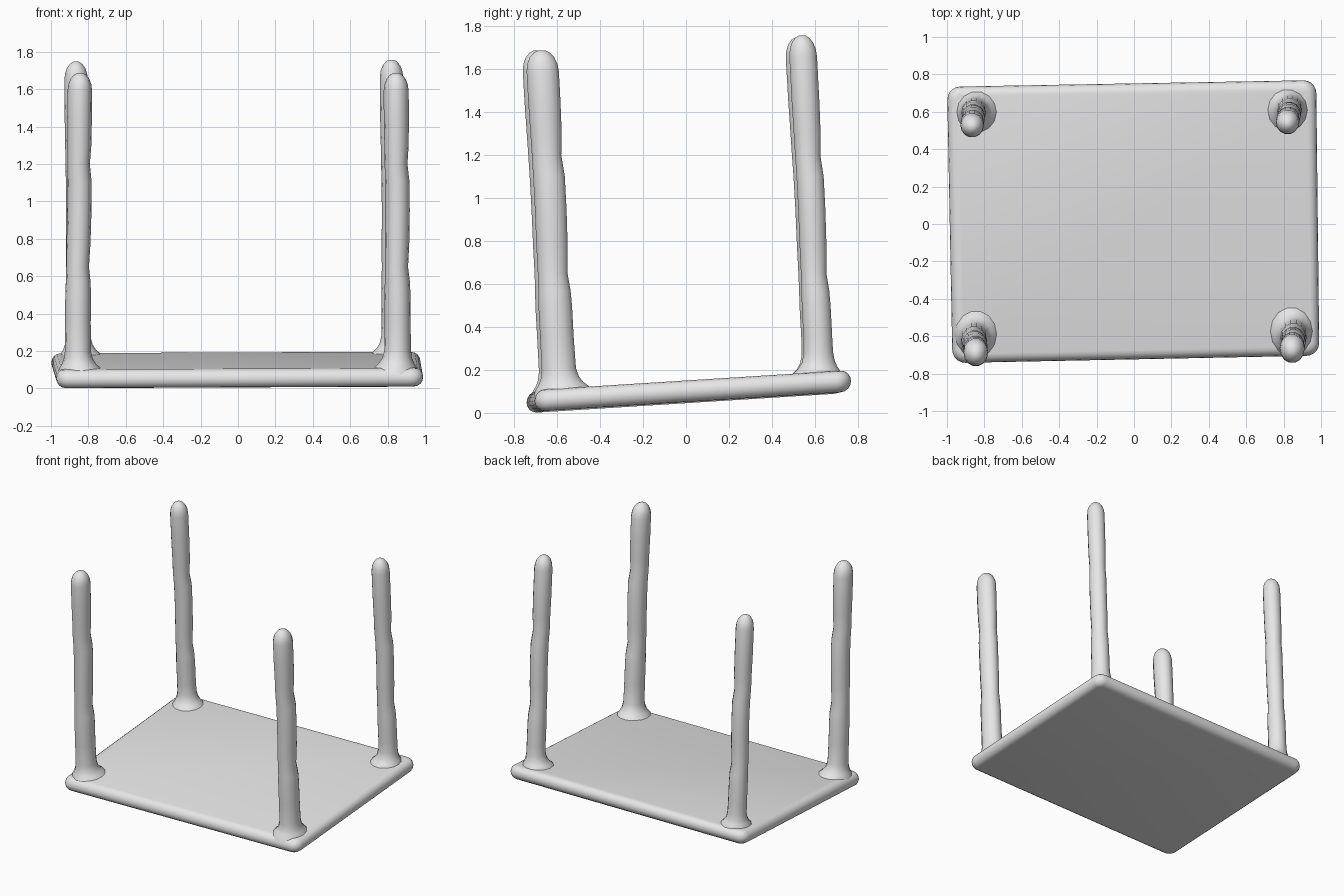
import bpy, bmesh, math

if "Cube" in bpy.data.objects:
    bpy.data.objects.remove(bpy.data.objects["Cube"])

grey = bpy.data.materials.new("light_grey")
grey.diffuse_color = (0.8, 0.8, 0.8, 1)
grey.use_nodes = True
grey.node_tree.nodes["Principled BSDF"].inputs["Base Color"].default_value = grey.diffuse_color


def loft(name, rings, angle):
    """Skin a stack of closed rings and cap both ends."""
    bm = bmesh.new()
    rows = [[bm.verts.new(p) for p in ring] for ring in rings]
    n = len(rows[0])
    for a, b in zip(rows, rows[1:]):
        for i in range(n):
            j = (i + 1) % n
            bm.faces.new((a[i], a[j], b[j], b[i]))
    bm.faces.new(rows[0][::-1])
    bm.faces.new(rows[-1])
    bmesh.ops.recalc_face_normals(bm, faces=bm.faces)
    mesh = bpy.data.meshes.new(name)
    bm.to_mesh(mesh)
    bm.free()
    obj = bpy.data.objects.new(name, mesh)
    bpy.context.collection.objects.link(obj)
    mesh.materials.append(grey)
    bpy.ops.object.select_all(action='DESELECT')
    obj.select_set(True)
    bpy.context.view_layer.objects.active = obj
    bpy.ops.object.shade_smooth_by_angle(angle=math.radians(angle))
    return obj


def tilt(x, y):
    """Height of the tilted slab's middle plane."""
    return 0.098 + 0.063 * y + 0.003 * x


# Table top, lying upside down: rounded corners, rounded rim, tilted up at the back
R, EDGE, HALF = 0.07, 0.048, 0.05
corners = [(0.99, 0.77 - 1.475, -90), (0.975, 0.768, 0),
           (-0.998, 0.735, 90), (-0.972, -0.742, 180)]


def outline(inset, dz):
    pts = []
    for cx, cy, start in corners:
        ox = cx - math.copysign(R, cx)
        oy = cy - math.copysign(R, cy)
        for k in range(6):
            a = math.radians(start + 18 * k)
            x = ox + (R - inset) * math.cos(a)
            y = oy + (R - inset) * math.sin(a)
            pts.append((x, y, tilt(x, y) + dz))
    return pts


rim = []
for k in range(9):
    a = math.radians(-90 + 22.5 * k)
    rim.append(outline(EDGE * (1 - math.cos(a)), HALF * math.sin(a)))
loft("table_top", rim, 40)

# Legs: name, foot centre, tip centre, tip height, radii
legs = [
    ("front_left_leg", (-0.858, -0.603), (-0.845, -0.692), 1.69, 0.066, 0.075),
    ("front_right_leg", (0.855, -0.588), (0.845, -0.672), 1.69, 0.067, 0.077),
    ("back_left_leg", (-0.855, 0.612), (-0.866, 0.522), 1.75, 0.063, 0.065),
    ("back_right_leg", (0.835, 0.622), (0.82, 0.540), 1.76, 0.063, 0.066),
]
# Gentle swells along the shaft: height, radius factor, sideways shift
shaft = [(0.35, 1.04, 0), (0.50, 1.04, 0), (0.57, 1.0, 0), (0.65, 0.92, -0.004),
         (0.78, 0.97, 0), (0.95, 0.98, 0.003), (1.10, 0.98, 0.003),
         (1.20, 0.91, -0.003), (1.30, 0.97, 0), (1.45, 1.0, 0)]
# Flared foot: height over the slab surface, radius factor
flare = [(-0.025, 1.85), (0.004, 1.65), (0.022, 1.4), (0.05, 1.18), (0.09, 1.06)]
# Domed tip: distance below the peak, radius factor
dome = [(0.10, 1.0), (0.065, 0.93), (0.035, 0.76), (0.014, 0.5), (0.003, 0.22)]

SIDES = 14
for name, foot, tip, top, rx, ry in legs:
    surface = tilt(*foot) + HALF
    rings = []

    def add_ring(z, f, shift=0, lean=0, pull=0):
        t = (z - surface) / (top - surface)
        cx = foot[0] + (tip[0] - foot[0]) * t - math.copysign(pull, foot[0])
        cy = foot[1] + (tip[1] - foot[1]) * t - math.copysign(pull, foot[1])
        ring = []
        for i in range(SIDES):
            a = 2 * math.pi * i / SIDES
            dx, dy = rx * f * math.cos(a), ry * f * math.sin(a)
            ring.append((cx + shift + dx, cy + shift + dy, z + lean * dy))
        rings.append(ring)

    for h, f in flare:
        add_ring(surface + h, f, lean=0.063, pull=0.02 * (f - 1))
    for z, f, s in shaft:
        add_ring(z, f, s)
    for d, f in dome:
        add_ring(top - d, f)
    loft(name, rings, 50)
